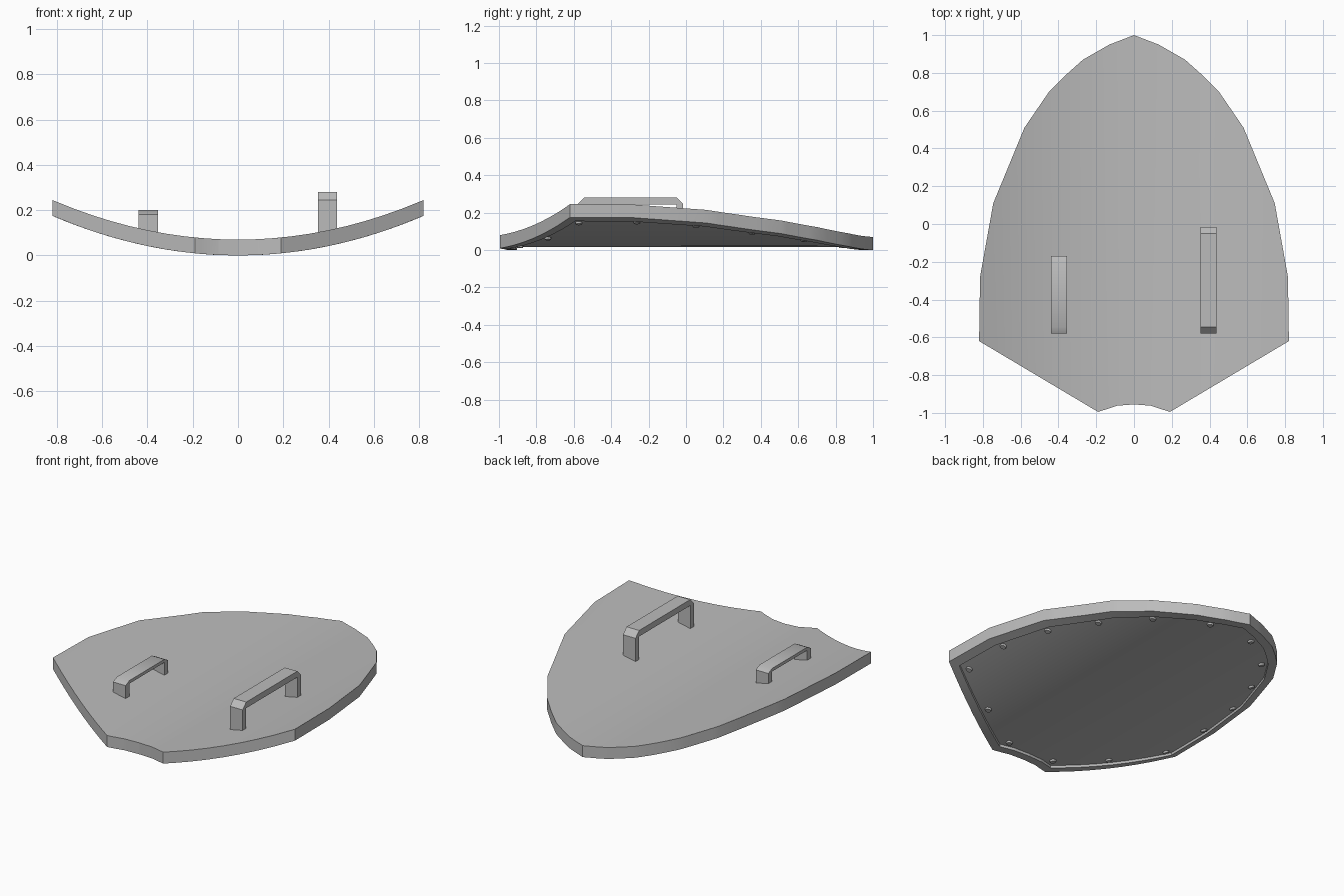
import bpy, bmesh, math
from mathutils import Vector

if "Cube" in bpy.data.objects:
    bpy.data.objects.remove(bpy.data.objects["Cube"])

THICK, RIM, RECESS = 0.07, 0.05, 0.015
grey = bpy.data.materials.new("plain_grey")
grey.use_nodes = True
grey.diffuse_color = (0.5, 0.5, 0.5, 1)
grey.node_tree.nodes["Principled BSDF"].inputs["Base Color"].default_value = (0.5, 0.5, 0.5, 1)


def curve_z(x):
    return 0.26 * x * x


def finish(bm, name):
    bmesh.ops.recalc_face_normals(bm, faces=bm.faces[:])
    mesh = bpy.data.meshes.new(name)
    bm.to_mesh(mesh)
    bm.free()
    mesh.materials.append(grey)
    obj = bpy.data.objects.new(name, mesh)
    bpy.context.collection.objects.link(obj)
    bpy.ops.object.select_all(action="DESELECT")
    obj.select_set(True)
    bpy.context.view_layer.objects.active = obj
    bpy.ops.object.shade_smooth_by_angle(angle=math.radians(30))
    return obj


# Shield outline: one half from tip to notch, mirrored
half = [(0, 1), (0.13, 0.95), (0.27, 0.87), (0.36, 0.79), (0.45, 0.70), (0.58, 0.51),
        (0.745, 0.11), (0.815, -0.28), (0.82, -0.62), (0.19, -0.995), (0.09, -0.962), (0, -0.955)]
outline = half + [(-x, y) for x, y in half[-2:0:-1]]

# Shield body: slab with a raised rim underneath, bent across its width
bm = bmesh.new()
under = bm.faces.new([bm.verts.new((x, y, 0)) for x, y in outline])
under.normal_update()
if under.normal.z > 0:
    under.normal_flip()
slab = bmesh.ops.extrude_face_region(bm, geom=[under], use_keep_orig=True)
for v in slab["geom"]:
    if isinstance(v, bmesh.types.BMVert):
        v.co.z = THICK
bmesh.ops.recalc_face_normals(bm, faces=bm.faces[:])
under = min(bm.faces, key=lambda f: f.calc_center_median().z)
bmesh.ops.inset_individual(bm, faces=[under], thickness=RIM, use_even_offset=True)
ring = [v.co.xy.copy() for v in under.verts]
bmesh.ops.inset_individual(bm, faces=[under], thickness=0.002, use_even_offset=True)
for v in under.verts:
    v.co.z = RECESS
for i in range(-9, 10):
    bmesh.ops.bisect_plane(bm, geom=bm.verts[:] + bm.edges[:] + bm.faces[:],
                           plane_co=(i * 0.08, 0, 0), plane_no=(1, 0, 0))
for v in bm.verts:
    v.co.z += curve_z(v.co.x)
finish(bm, "shield_body")


# Rivets, evenly spaced just inside the rim
def along(points, t):
    steps = [(a, b, (b - a).length) for a, b in zip(points, points[1:] + points[:1])]
    left = t * sum(s[2] for s in steps)
    for a, b, length in steps:
        if left <= length:
            return a.lerp(b, left / length)
        left -= length
    return points[0]


bm = bmesh.new()
for i in range(16):
    p = along(ring, (i + 0.5) / 16) * 0.95
    slope = Vector((-0.52 * p.x, 0, 1)).normalized()
    place = slope.to_track_quat("Z", "Y").to_matrix().to_4x4()
    place.translation = (p.x, p.y, curve_z(p.x) + RECESS)
    bmesh.ops.create_cone(bm, cap_ends=True, segments=10, radius1=0.016, radius2=0.022,
                          depth=0.02, matrix=place)
finish(bm, "rivets")


# Handles: chamfered bracket profile extruded sideways
def handle(name, x, y0, y1, top, bar):
    wide, leg = 0.085, 0.035
    foot = curve_z(x) + THICK - 0.02
    shoulder, inner = top - bar, top - bar * 1.05
    profile = [(y0, foot), (y0, shoulder), (y0 + leg, top), (y1 - leg, top), (y1, shoulder), (y1, foot),
               (y1 - leg, foot), (y1 - leg, inner), (y0 + leg, inner), (y0 + leg, foot)]
    bm = bmesh.new()
    face = bm.faces.new([bm.verts.new((x - wide / 2, y, z)) for y, z in profile])
    side = bmesh.ops.extrude_face_region(bm, geom=[face], use_keep_orig=True)
    verts = [v for v in side["geom"] if isinstance(v, bmesh.types.BMVert)]
    bmesh.ops.translate(bm, verts=verts, vec=(wide, 0, 0))
    finish(bm, name)


handle("arm_handle", 0.395, -0.58, -0.015, 0.28, 0.035)
handle("hand_grip", -0.397, -0.58, -0.17, 0.20, 0.018)
